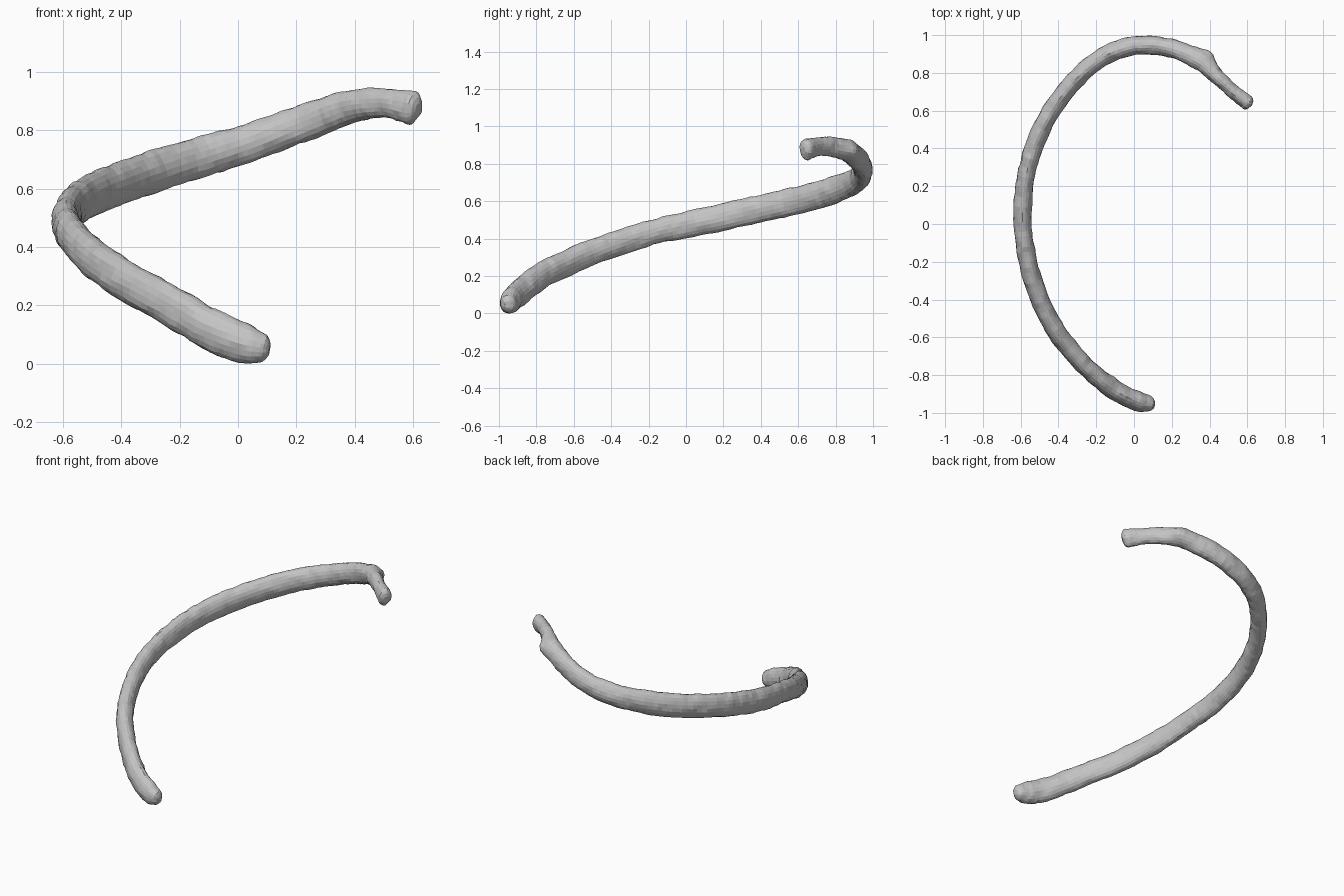
import bpy
import bmesh
import math
from mathutils import Vector, noise

cube = bpy.data.objects.get("Cube")
if cube:
    bpy.data.objects.remove(cube, do_unlink=True)

SIDES = 20
STEPS = 8

# Centre line of the bone: x, y, z, half thickness, half height
STATIONS = [
    (.08, -.95, .07, .042, .05),
    (.02, -.94, .085, .051, .068),
    (-.1, -.88, .135, .052, .07),
    (-.25, -.76, .225, .05, .07),
    (-.41, -.57, .315, .05, .07),
    (-.51, -.37, .39, .05, .068),
    (-.57, -.16, .455, .048, .067),
    (-.59, .05, .50, .047, .07),
    (-.57, .26, .545, .047, .073),
    (-.51, .46, .59, .048, .073),
    (-.39, .67, .638, .048, .073),
    (-.24, .83, .69, .048, .072),
    (-.09, .92, .735, .049, .068),
    (.06, .948, .78, .049, .065),
    (.21, .925, .835, .05, .063),
    (.35, .865, .885, .052, .06),
    (.44, .78, .905, .042, .053),
    (.52, .705, .908, .036, .05),
    (.595, .645, .892, .039, .058),
]


def spline(points, steps):
    """Smooth curve through points of any dimension."""
    pts = [Vector(p) for p in points]
    pts = [pts[0] * 2 - pts[1]] + pts + [pts[-1] * 2 - pts[-2]]
    out = []
    for a, b, c, d in zip(pts, pts[1:], pts[2:], pts[3:]):
        for i in range(steps):
            t = i / steps
            out.append(b + (c - a) * (t / 2)
                       + (a * 2 - b * 5 + c * 4 - d) * (t * t / 2)
                       + (b * 3 - a - c * 3 + d) * (t ** 3 / 2))
    out.append(pts[-2])
    return out


def add_ring(bm, centre, tangent, thick, high):
    """Oval cross-section standing upright across the path."""
    side = tangent.cross(Vector((0, 0, 1))).normalized()
    up = side.cross(tangent).normalized()
    ring = []
    for i in range(SIDES):
        a = math.tau * i / SIDES
        ring.append(bm.verts.new(centre + side * (math.cos(a) * thick)
                                 + up * (math.sin(a) * high)))
    return ring


def sweep(bm, stations):
    path = spline(stations, STEPS)
    centres = [Vector(p[:3]) for p in path]
    last = len(path) - 1
    frames = []
    for i, p in enumerate(path):
        tangent = (centres[min(i + 1, last)] - centres[max(i - 1, 0)]).normalized()
        frames.append((centres[i], tangent, p[3], p[4]))

    # Short rounded rings close both blunt ends
    def cap(frame, sign):
        c, t, w, h = frame
        return [(c + t * (sign * .03 * math.sin(a)), t, w * math.cos(a), h * math.cos(a))
                for a in (.4, .8, 1.2)]
    frames = cap(frames[0], -1)[::-1] + frames + cap(frames[-1], 1)

    rings = [add_ring(bm, *f) for f in frames]
    for r, s in zip(rings, rings[1:]):
        for i in range(SIDES):
            j = (i + 1) % SIDES
            bm.faces.new((r[i], r[j], s[j], s[i]))
    bm.faces.new(rings[0][::-1])
    bm.faces.new(rings[-1])


bm = bmesh.new()
sweep(bm, STATIONS)

# Small knob on the outer side where the neck begins
knob = Vector((.385, .885, .89))
for v in bm.verts:
    pull = math.exp(-((v.co - knob).length / .045) ** 2)
    v.co += Vector((.6, .7, 0)) * (.022 * pull)

# Gently uneven bone surface
bm.normal_update()
for v in bm.verts:
    bump = noise.noise(v.co * 16) * .006 + noise.noise(v.co * 45) * .003
    v.co += v.normal * bump
bmesh.ops.recalc_face_normals(bm, faces=bm.faces)

mesh = bpy.data.meshes.new("rib_bone")
bm.to_mesh(mesh)
bm.free()

# Single plain grey
grey = bpy.data.materials.new("bone grey")
grey.use_nodes = True
colour = (.55, .55, .55, 1)
grey.diffuse_color = colour
grey.node_tree.nodes["Principled BSDF"].inputs["Base Color"].default_value = colour
mesh.materials.append(grey)

# Rest the bone on the ground
low = min(v.co.z for v in mesh.vertices)
for v in mesh.vertices:
    v.co.z -= low

rib = bpy.data.objects.new("rib_bone", mesh)
bpy.context.collection.objects.link(rib)
